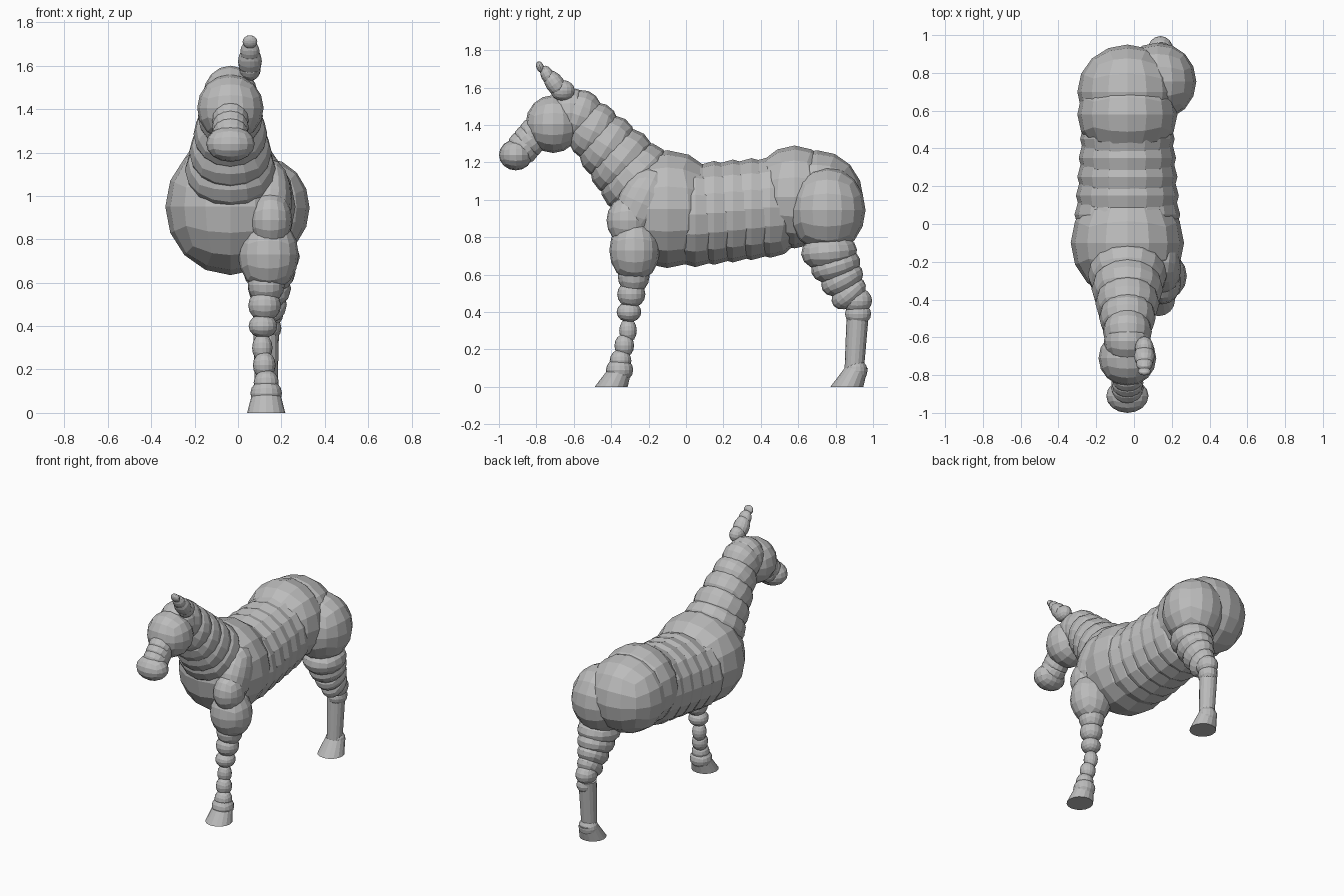
import bpy, bmesh, math
from mathutils import Vector, Matrix

if "Cube" in bpy.data.objects:
    bpy.data.objects.remove(bpy.data.objects["Cube"], do_unlink=True)

colour = (0.5, 0.5, 0.5, 1)
grey = bpy.data.materials.new("clay grey")
grey.use_nodes = True
grey.diffuse_color = colour
grey.node_tree.nodes["Principled BSDF"].inputs["Base Color"].default_value = colour


def finish(name, bm):
    """Turn a bmesh into a named, flat-shaded grey object."""
    bmesh.ops.recalc_face_normals(bm, faces=bm.faces)
    mesh = bpy.data.meshes.new(name)
    bm.to_mesh(mesh)
    bm.free()
    mesh.materials.append(grey)
    part = bpy.data.objects.new(name, mesh)
    bpy.context.collection.objects.link(part)


def blob(name, centre, radii, pitch=0):
    """Flat-faced ball made from a subdivided cube, stretched and tilted about x."""
    bm = bmesh.new()
    bmesh.ops.create_cube(bm, size=2)
    bmesh.ops.subdivide_edges(bm, edges=bm.edges[:], cuts=3, use_grid_fill=True)
    for vert in bm.verts:
        vert.co = Vector([math.tan(c * math.pi / 4) for c in vert.co]).normalized()
    place = Matrix.Translation(centre)
    tilt = Matrix.Rotation(math.radians(pitch), 4, 'X')
    stretch = Matrix.Diagonal(radii).to_4x4()
    bm.transform(place @ tilt @ stretch)
    finish(name, bm)


def chain(name, count, start, end, start_radii, end_radii, start_pitch=0, end_pitch=0):
    """Row of overlapping balls that change evenly from start to end."""
    for i in range(count):
        t = i / (count - 1)
        centre = Vector(start).lerp(Vector(end), t)
        radii = Vector(start_radii).lerp(Vector(end_radii), t)
        pitch = start_pitch + (end_pitch - start_pitch) * t
        blob(f"{name}_{i + 1}", centre, radii, pitch)


def cone(name, bottom, top, bottom_radius, top_radius):
    """Slanted cone with level ends."""
    bottom, top = Vector(bottom), Vector(top)
    height = top.z - bottom.z
    bm = bmesh.new()
    bmesh.ops.create_cone(bm, cap_ends=True, segments=16, depth=height,
                          radius1=bottom_radius, radius2=top_radius)
    middle = (bottom + top) / 2
    slope = (top - bottom) / height
    for vert in bm.verts:
        x, y, z = vert.co
        vert.co = middle + Vector((x, y, 0)) + slope * z
    finish(name, bm)


MID = -0.035   # centre line of the trunk
LEG = 0.13     # centre line of the legs
EAR = 0.055    # centre line of the ear

# Trunk, from chest to rump
blob("chest", (MID, -0.1, 0.95), (0.3, 0.3, 0.315))
chain("barrel", 5, (MID, 0.05, 0.92), (MID, 0.45, 0.96), (0.28, 0.2, 0.28), (0.25, 0.2, 0.27))
chain("rump", 2, (MID, 0.58, 1.015), (MID, 0.7, 1), (0.265, 0.24, 0.275), (0.265, 0.25, 0.265))

# Neck, leaning forward
chain("neck", 5, (MID, -0.27, 1.12), (MID, -0.57, 1.45),
      (0.21, 0.16, 0.21), (0.13, 0.12, 0.14), start_pitch=-45, end_pitch=-20)

# Head and muzzle
blob("head", (MID, -0.71, 1.405), (0.153, 0.148, 0.155))
blob("poll", (MID, -0.62, 1.465), (0.125, 0.12, 0.135))
chain("muzzle", 3, (MID, -0.81, 1.35), (MID, -0.87, 1.28),
      (0.085, 0.08, 0.09), (0.085, 0.08, 0.09), start_pitch=35, end_pitch=35)
blob("nose", (MID, -0.91, 1.24), (0.112, 0.09, 0.083))

# Ear
blob("ear_base", (EAR, -0.66, 1.585), (0.05, 0.065, 0.055))
chain("ear", 3, (EAR, -0.7, 1.62), (EAR, -0.78, 1.71),
      (EAR, 0.05, 0.08), (0.034, 0.02, 0.032), start_pitch=35, end_pitch=20)

# Front leg, from shoulder to fetlock
blob("shoulder", (0.15, -0.235, 0.98), (0.1, 0.13, 0.2), pitch=-25)
blob("shoulder_point", (0.15, -0.31, 0.89), (0.1, 0.115, 0.13))
blob("upper_arm", (0.14, -0.275, 0.73), (0.14, 0.135, 0.17))
chain("forearm", 3, (LEG, -0.28, 0.59), (0.115, -0.305, 0.4),
      (0.085, 0.085, 0.09), (0.066, 0.066, 0.055))
chain("front_cannon", 3, (0.112, -0.31, 0.3), (LEG, -0.35, 0.14),
      (0.047, 0.047, 0.065), (0.058, 0.058, 0.06))
blob("front_fetlock", (LEG, -0.355, 0.09), (0.073, 0.073, 0.065))

# Back leg, from thigh to fetlock
blob("thigh", (0.125, 0.755, 0.945), (0.205, 0.205, 0.23))
chain("gaskin", 4, (0.145, 0.765, 0.72), (0.145, 0.87, 0.5),
      (0.14, 0.15, 0.1), (0.08, 0.105, 0.07), start_pitch=5, end_pitch=40)
chain("hock", 2, (0.14, 0.915, 0.46), (0.14, 0.92, 0.39), (0.07, 0.08, 0.07), (0.06, 0.07, 0.06))
cone("back_cannon", (LEG, 0.9, 0.1), (LEG, 0.92, 0.42), 0.052, 0.06)
blob("back_fetlock", (LEG, 0.91, 0.085), (0.066, 0.06, 0.065))

# Hooves, flaring forward to a flat sole
for name, y in (("front_hoof", -0.4), ("back_hoof", 0.86)):
    cone(name, (LEG, y, 0), (LEG, y + 0.05, 0.1), 0.088, 0.062)
